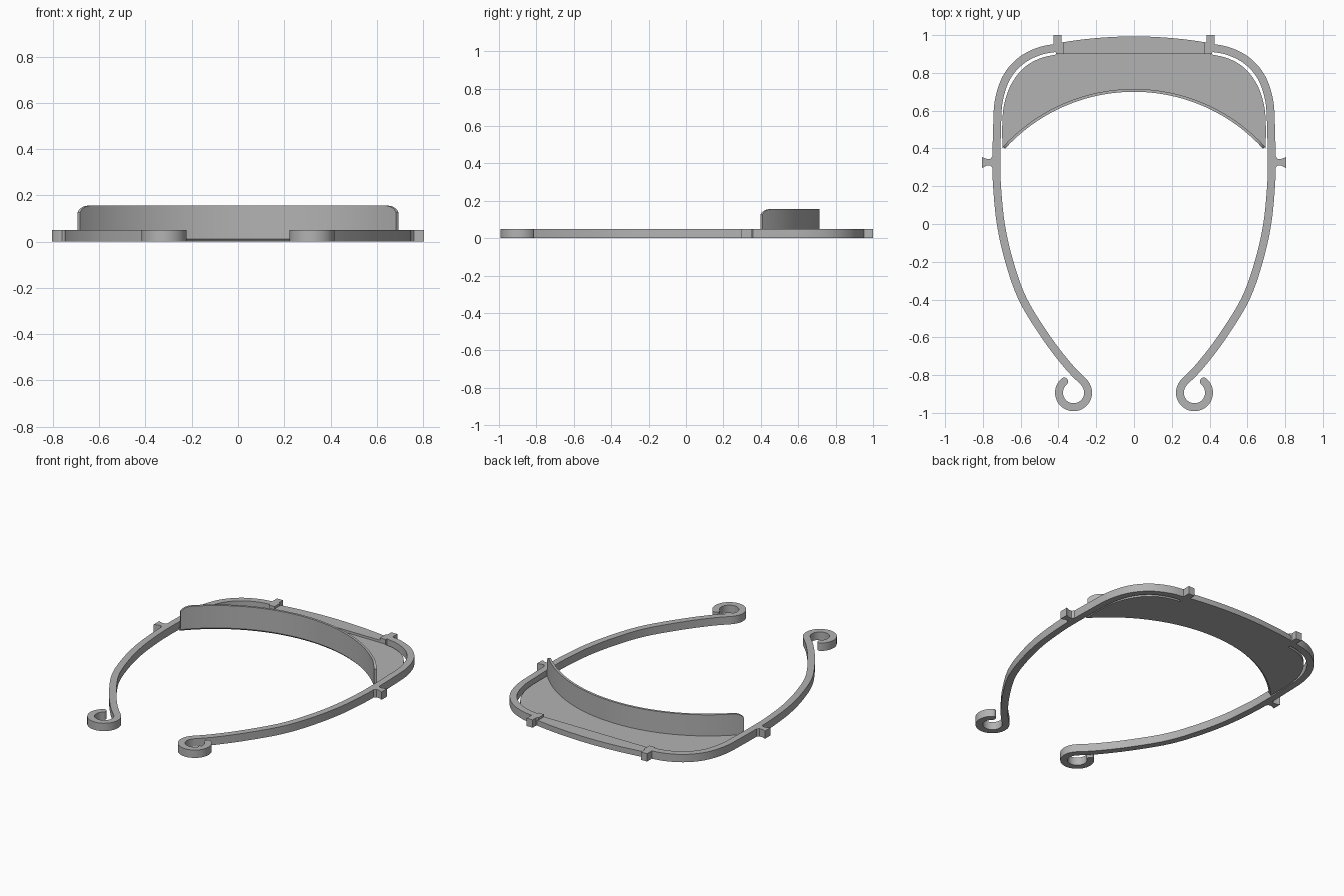
import bpy, bmesh
from math import sin, cos, pi, radians, sqrt, asin
from mathutils import Vector

if "Cube" in bpy.data.objects:
    bpy.data.objects.remove(bpy.data.objects["Cube"])

# Single grey plastic
GREY = (0.45, 0.45, 0.45, 1)
plastic = bpy.data.materials.new("grey plastic")
plastic.use_nodes = True
plastic.diffuse_color = GREY
plastic.node_tree.nodes["Principled BSDF"].inputs["Base Color"].default_value = GREY

H = 0.05        # band height
W = 0.021       # band half thickness


def finish(bm, name):
    bmesh.ops.recalc_face_normals(bm, faces=bm.faces[:])
    mesh = bpy.data.meshes.new(name)
    bm.to_mesh(mesh)
    bm.free()
    ob = bpy.data.objects.new(name, mesh)
    bpy.context.collection.objects.link(ob)
    mesh.materials.append(plastic)
    bpy.ops.object.select_all(action='DESELECT')
    ob.select_set(True)
    bpy.context.view_layer.objects.active = ob
    bpy.ops.object.shade_smooth_by_angle(angle=radians(30))
    return ob


def prism(name, outline, z0, z1):
    """Extrude a flat outline upwards."""
    bm = bmesh.new()
    face = bm.faces.new([bm.verts.new((x, y, z0)) for x, y in outline])
    up = bmesh.ops.extrude_face_region(bm, geom=[face])["geom"]
    bmesh.ops.translate(bm, vec=(0, 0, z1 - z0),
                        verts=[v for v in up if isinstance(v, bmesh.types.BMVert)])
    bmesh.ops.triangulate(bm, faces=[f for f in bm.faces if len(f.verts) > 4])
    return finish(bm, name)


def spline(points, steps=8):
    """Smooth path through the points."""
    p = [Vector(q) for q in points]
    p = [2 * p[0] - p[1]] + p + [2 * p[-1] - p[-2]]
    out = []
    for a, b, c, d in zip(p, p[1:], p[2:], p[3:]):
        for i in range(steps):
            t = i / steps
            out.append(0.5 * (2 * b + (c - a) * t + (2 * a - 5 * b + 4 * c - d) * t ** 2
                              + (3 * b - a - 3 * c + d) * t ** 3))
    return out + [p[-2]]


def ribbon(name, path, half, top, chamfer=0.0):
    """Upright strip along a path; half and top are functions of index and point."""
    bm = bmesh.new()
    rings = []
    for i, p in enumerate(path):
        t = (path[min(i + 1, len(path) - 1)] - path[max(i - 1, 0)]).normalized()
        n, w, z = Vector((-t.y, t.x)), half(i), top(p)
        section = [(w, 0), (w, z), (-w, z), (-w, chamfer), (-w + chamfer, 0)]
        if not chamfer:
            section.pop()
        rings.append([bm.verts.new((*(p + n * s), h)) for s, h in section])
    k = len(rings[0])
    for a, b in zip(rings, rings[1:]):
        for j in range(k):
            bm.faces.new((a[j], b[j], b[(j + 1) % k], a[(j + 1) % k]))
    bm.faces.new(rings[0])
    bm.faces.new(rings[-1])
    return finish(bm, name)


def mirrored(points, side):
    return [Vector((x * side, y)) for x, y in points]


# Half of the band: rear corner, side arm, then the curled hook with a round tip
arm = spline([(0.39, 0.936), (0.5, 0.915), (0.6, 0.863), (0.675, 0.775), (0.716, 0.65),
              (0.725, 0.5), (0.728, 0.33), (0.725, 0.2), (0.705, 0), (0.66, -0.2),
              (0.588, -0.4), (0.465, -0.6), (0.35, -0.75), (0.262, -0.841)])
hook = [Vector((0.32 + 0.077 * cos(a), -0.893 + 0.077 * sin(a)))
        for a in (radians(145 + 265 * i / 40) for i in range(41))]
band = arm + hook
end_dir = (hook[-1] - hook[-2]).normalized()
tip = [band[-1] + end_dir * W * sin(pi / 2 * i / 6) for i in range(1, 7)]


def band_half(i):
    k = i - len(band) + 1
    return W * max(cos(pi / 2 * k / 6), 0.05) if k > 0 else W


# Pegs: plain blocks at the rear, flared stubs at the sides
rear_peg = [(0.372, 0.9), (0.412, 0.9), (0.425, 0.95), (0.425, 1), (0.383, 1),
            (0.383, 0.965), (0.372, 0.955)]
side_peg = [(0.725, 0.29), (0.748, 0.295), (0.76, 0.309), (0.78, 0.309), (0.805, 0.297),
            (0.805, 0.354), (0.78, 0.345), (0.76, 0.345), (0.748, 0.36), (0.725, 0.365)]

for side, label in ((1, "left"), (-1, "right")):
    ribbon(label + "_band", mirrored(band + tip, side), band_half, lambda p: H)
    prism(label + "_rear_peg", mirrored(rear_peg, side), 0, H)
    prism(label + "_side_peg", mirrored(side_peg, side), 0, H)

# Bridge between the rear pegs, with a bowed back edge
bow = 2.3
arc = [(x, 0.993 - bow + sqrt(bow ** 2 - x ** 2))
       for x in (0.39 - 0.78 * i / 24 for i in range(25))]
prism("rear_bridge", [(-0.39, 0.9), (0.39, 0.9)] + arc, 0, 0.035)

# Thin visor plate between the forehead arc and the band
R, CY = 0.924, -0.224
corner = [tuple(p) for p in spline([(0.697, 0.4), (0.697, 0.54), (0.686, 0.64), (0.65, 0.74),
                                    (0.585, 0.825), (0.5, 0.876), (0.4, 0.9)], 5)]
reach = asin(0.692 / (R + 0.012))
front = [((R + 0.012) * sin(a), CY + (R + 0.012) * cos(a))
         for a in (reach * (i / 20 - 1) for i in range(41))]
prism("visor_plate", front + corner + [(-x, y) for x, y in reversed(corner)], 0, 0.02)

# Curved forehead wall with rounded upper ends
wall = [Vector(((R + 0.0075) * sin(a), CY + (R + 0.0075) * cos(a)))
        for a in (reach * sin(pi / 2 * (i / 32 - 1)) for i in range(65))]


def wall_top(p):
    over = max(abs(p.x) - 0.645, 0) / 0.048
    return 0.105 + 0.05 * sqrt(max(1 - over ** 2, 0))


ribbon("forehead_wall", wall, lambda i: 0.0075, wall_top, chamfer=0.012)
